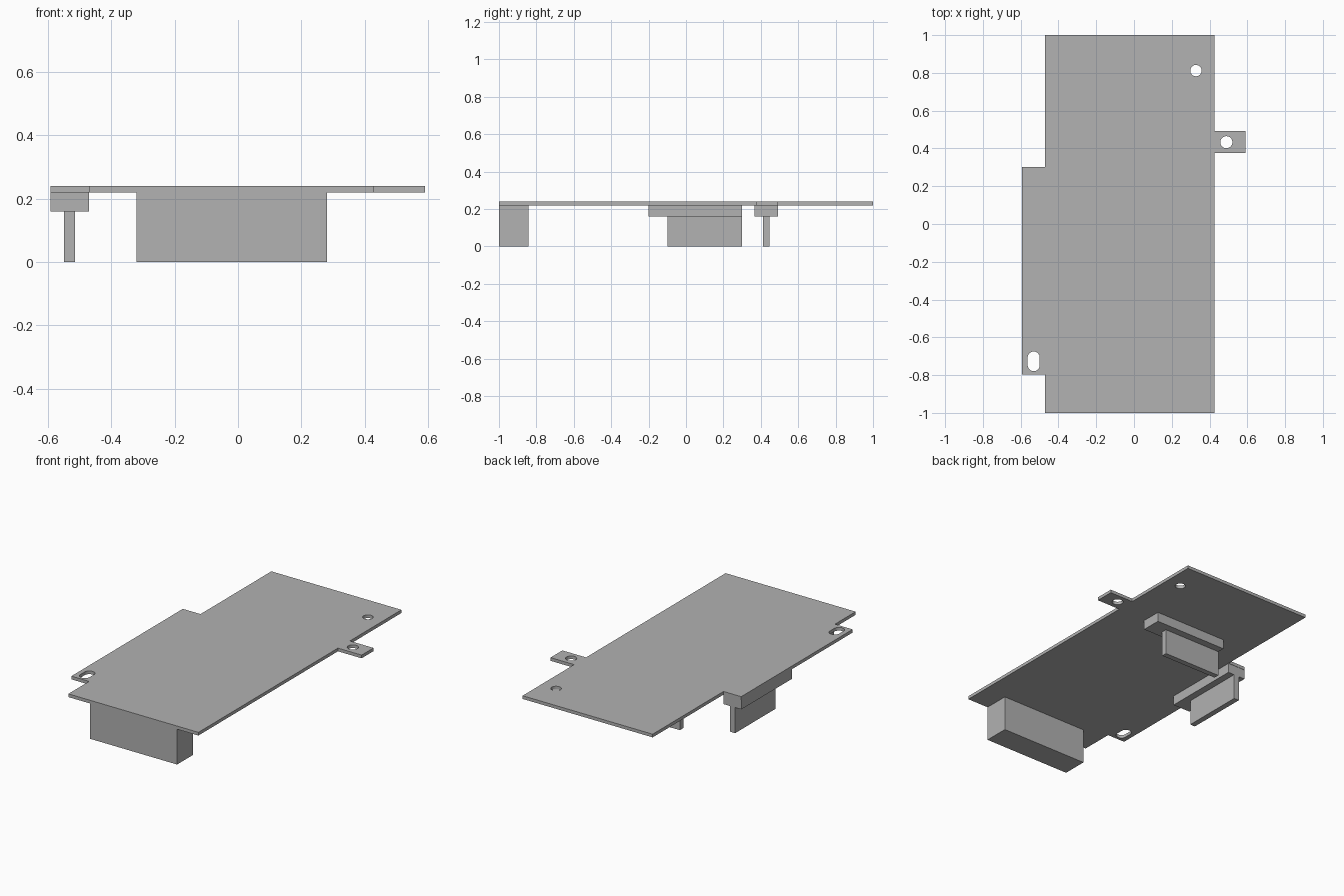
import bpy
import bmesh
from math import cos, sin, pi, radians

default = bpy.data.objects.get("Cube")
if default:
    bpy.data.objects.remove(default, do_unlink=True)

grey = bpy.data.materials.new("plain grey")
grey.use_nodes = True
colour = (0.445, 0.445, 0.445, 1)
grey.diffuse_color = colour
grey.node_tree.nodes["Principled BSDF"].inputs["Base Color"].default_value = colour

PLATE_BOTTOM, PLATE_TOP = 0.22, 0.24
HOUSING_BOTTOM = 0.16


def add_object(name, mesh):
    mesh.materials.clear()
    mesh.materials.append(grey)
    obj = bpy.data.objects.new(name, mesh)
    bpy.context.collection.objects.link(obj)
    return obj


def box(name, x, y, z):
    """Box spanning the given (low, high) ranges."""
    bm = bmesh.new()
    bmesh.ops.create_cube(bm, size=1)
    for v in bm.verts:
        v.co = [r[0] if c < 0 else r[1] for c, r in zip(v.co, (x, y, z))]
    mesh = bpy.data.meshes.new(name)
    bm.to_mesh(mesh)
    bm.free()
    return add_object(name, mesh)


def slot(x, y, radius, stretch=0.0, sides=32):
    """Round hole, or a long hole when stretched along y."""
    points = []
    for i in range(sides):
        a = 2 * pi * (i + 0.5) / sides
        shift = stretch if sin(a) > 0 else -stretch
        points.append((x + radius * cos(a), y + radius * sin(a) + shift))
    return points


def plate(name, loops, bottom, top):
    """Flat plate from an outline and hole loops."""
    curve = bpy.data.curves.new(name + " profile", "CURVE")
    curve.dimensions = "2D"
    curve.fill_mode = "BOTH"
    curve.extrude = (top - bottom) / 2
    for loop in loops:
        spline = curve.splines.new("POLY")
        spline.points.add(len(loop) - 1)
        for p, (x, y) in zip(spline.points, loop):
            p.co = (x, y, 0, 1)
        spline.use_cyclic_u = True
    temp = bpy.data.objects.new(name + " profile", curve)
    bpy.context.collection.objects.link(temp)
    graph = bpy.context.evaluated_depsgraph_get()
    mesh = bpy.data.meshes.new_from_object(temp.evaluated_get(graph))
    bpy.data.objects.remove(temp, do_unlink=True)
    bpy.data.curves.remove(curve)
    # Weld the caps to the walls
    bm = bmesh.new()
    bm.from_mesh(mesh)
    bmesh.ops.remove_doubles(bm, verts=bm.verts, dist=0.0001)
    bmesh.ops.translate(bm, verts=bm.verts, vec=(0, 0, (top + bottom) / 2))
    bmesh.ops.recalc_face_normals(bm, faces=bm.faces)
    bm.to_mesh(mesh)
    bm.free()
    mesh.name = name
    return add_object(name, mesh)


# Board with a wide side step, a small mounting tab and three holes
outline = [(-0.47, -1), (0.427, -1), (0.427, 0.375), (0.59, 0.375),
           (0.59, 0.492), (0.427, 0.492), (0.427, 1), (-0.47, 1),
           (-0.47, 0.302), (-0.592, 0.302), (-0.592, -0.796), (-0.47, -0.796)]
holes = [slot(0.328, 0.812, 0.03), slot(0.489, 0.433, 0.032),
         slot(-0.531, -0.727, 0.032, stretch=0.02)]
board = plate("board", [outline] + holes, PLATE_BOTTOM, PLATE_TOP)

# Large block under the front edge
box("front_block", (-0.32, 0.28), (-1, -0.842), (0, PLATE_BOTTOM))

# Connectors: a housing under the board with a thin blade below it
housing_z = (HOUSING_BOTTOM, PLATE_BOTTOM)
blade_z = (0, HOUSING_BOTTOM)
box("side_housing", (-0.592, -0.47), (-0.2, 0.3), housing_z)
box("side_blade", (-0.549, -0.514), (-0.1, 0.3), blade_z)
box("rear_housing", (-0.27, 0.23), (0.367, 0.492), housing_z)
box("rear_blade", (-0.27, 0.13), (0.412, 0.446), blade_z)

# Smooth hole walls, sharp edges elsewhere
bpy.ops.object.select_all(action="DESELECT")
board.select_set(True)
bpy.context.view_layer.objects.active = board
bpy.ops.object.shade_smooth_by_angle(angle=radians(30))
